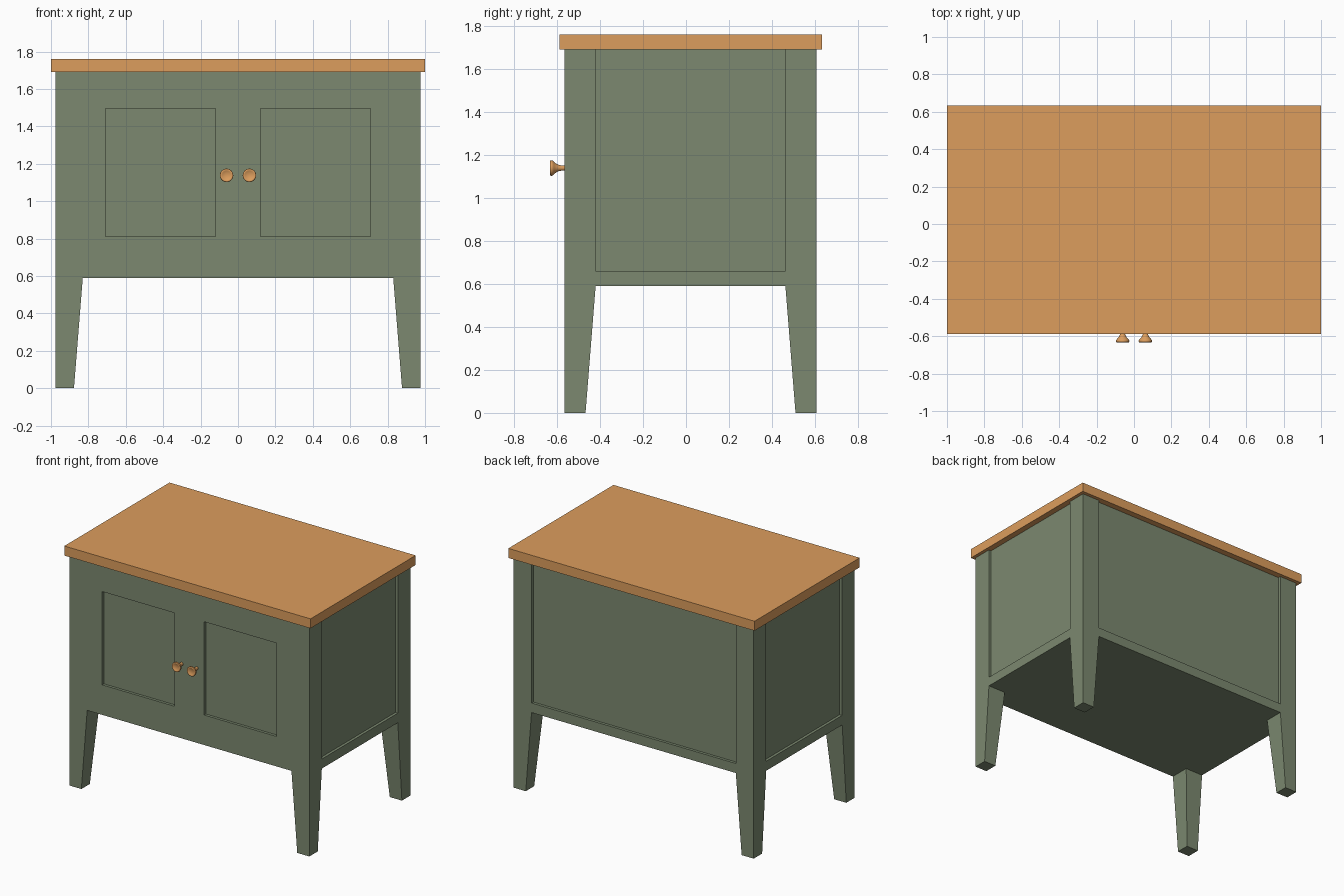
import bpy, bmesh, math
from mathutils import Matrix

if "Cube" in bpy.data.objects:
    bpy.data.objects.remove(bpy.data.objects["Cube"])


def material(name, color):
    m = bpy.data.materials.new(name)
    m.diffuse_color = color
    m.use_nodes = True
    m.node_tree.nodes["Principled BSDF"].inputs["Base Color"].default_value = m.diffuse_color
    return m


GREEN = material("green_paint", (0.20, 0.25, 0.16, 1))
WOOD = material("orange_wood", (0.72, 0.34, 0.11, 1))


def make_object(name, bm, mat=None):
    bmesh.ops.recalc_face_normals(bm, faces=bm.faces)
    me = bpy.data.meshes.new(name)
    bm.to_mesh(me)
    bm.free()
    ob = bpy.data.objects.new(name, me)
    bpy.context.collection.objects.link(ob)
    if mat:
        me.materials.append(mat)
    return ob


def box(name, x, y, z, mat=None):
    bm = bmesh.new()
    bmesh.ops.create_cube(bm, size=1)
    for v in bm.verts:
        v.co = [lo + (c + 0.5) * (hi - lo) for c, (lo, hi) in zip(v.co, (x, y, z))]
    return make_object(name, bm, mat)


def prism(name, profile, to_point, depth):
    """Extrude a 2D profile between -depth and +depth."""
    bm = bmesh.new()
    ends = [[bm.verts.new(to_point(a, z, d)) for a, z in profile] for d in (-depth, depth)]
    n = len(profile)
    for ring in ends:
        bm.faces.new(ring)
    for i in range(n):
        j = (i + 1) % n
        bm.faces.new((ends[0][i], ends[0][j], ends[1][j], ends[1][i]))
    return make_object(name, bm)


# Main dimensions
HX, Y0, Y1 = 0.975, -0.565, 0.607
FLOOR, TOP = 0.59, 1.69
POST, FOOT, DEEP = 0.145, 0.098, 0.02


def leg_gap(lo, hi):
    """Opening between two tapered legs, continued a little below the floor."""
    s = (POST - FOOT) / FLOOR * 0.1
    return [(lo + FOOT - s, -0.1), (hi - FOOT + s, -0.1), (hi - POST, FLOOR), (lo + POST, FLOOR)]


# Carcass with legs, cut from one block
cabinet = box("cabinet_body", (-HX, HX), (Y0, Y1), (0, TOP), GREEN)
cutters = [
    prism("front_leg_gap", leg_gap(-HX, HX), lambda a, z, d: (a, d, z), 1.5),
    prism("side_leg_gap", leg_gap(Y0, Y1), lambda a, z, d: (d, a, z), 1.5),
    box("back_panel_recess", (-HX + POST, HX - POST), (Y1 - DEEP, Y1 + 0.2), (0.66, 1.9)),
]
for s in (-1, 1):
    cutters.append(box("door_recess", sorted((s * 0.12, s * 0.708)), (Y0 - 0.2, Y0 + DEEP), (0.81, 1.495)))
    cutters.append(box("side_panel_recess", sorted((s * (HX - DEEP), s * 1.2)),
                       (Y0 + POST, Y1 - POST), (0.66, 1.9)))

bpy.context.view_layer.objects.active = cabinet
for c in cutters:
    c.hide_render = True
    mod = cabinet.modifiers.new(c.name, "BOOLEAN")
    mod.operation = "DIFFERENCE"
    mod.solver = "EXACT"
    mod.object = c
    bpy.ops.object.modifier_apply(modifier=mod.name)
for c in cutters:
    bpy.data.objects.remove(c)

# Wooden top
box("table_top", (-1, 1), (-0.587, 0.633), (TOP, 1.76), WOOD)

# Turned knobs: (radius, distance out from the door)
KNOB = [(0.012, -0.005), (0.012, 0.012), (0.014, 0.025), (0.020, 0.038), (0.029, 0.049),
        (0.035, 0.055), (0.036, 0.060), (0.035, 0.066), (0.032, 0.068), (0.027, 0.068), (0.023, 0.065), (0, 0.064)]


def knob(name, x):
    bm = bmesh.new()
    vs = [bm.verts.new((r, 0, h)) for r, h in KNOB]
    edges = [bm.edges.new(p) for p in zip(vs, vs[1:])]
    bmesh.ops.spin(bm, geom=vs + edges, cent=(0, 0, 0), axis=(0, 0, 1), angle=math.tau, steps=24)
    bmesh.ops.remove_doubles(bm, verts=bm.verts, dist=1e-5)
    # Turn the axis to face the front
    bm.transform(Matrix.Translation((x, Y0, 1.138)) @ Matrix.Rotation(math.pi / 2, 4, "X"))
    ob = make_object(name, bm, WOOD)
    bpy.ops.object.select_all(action="DESELECT")
    ob.select_set(True)
    bpy.context.view_layer.objects.active = ob
    bpy.ops.object.shade_smooth_by_angle(angle=math.radians(40))


knob("left_knob", -0.061)
knob("right_knob", 0.061)
